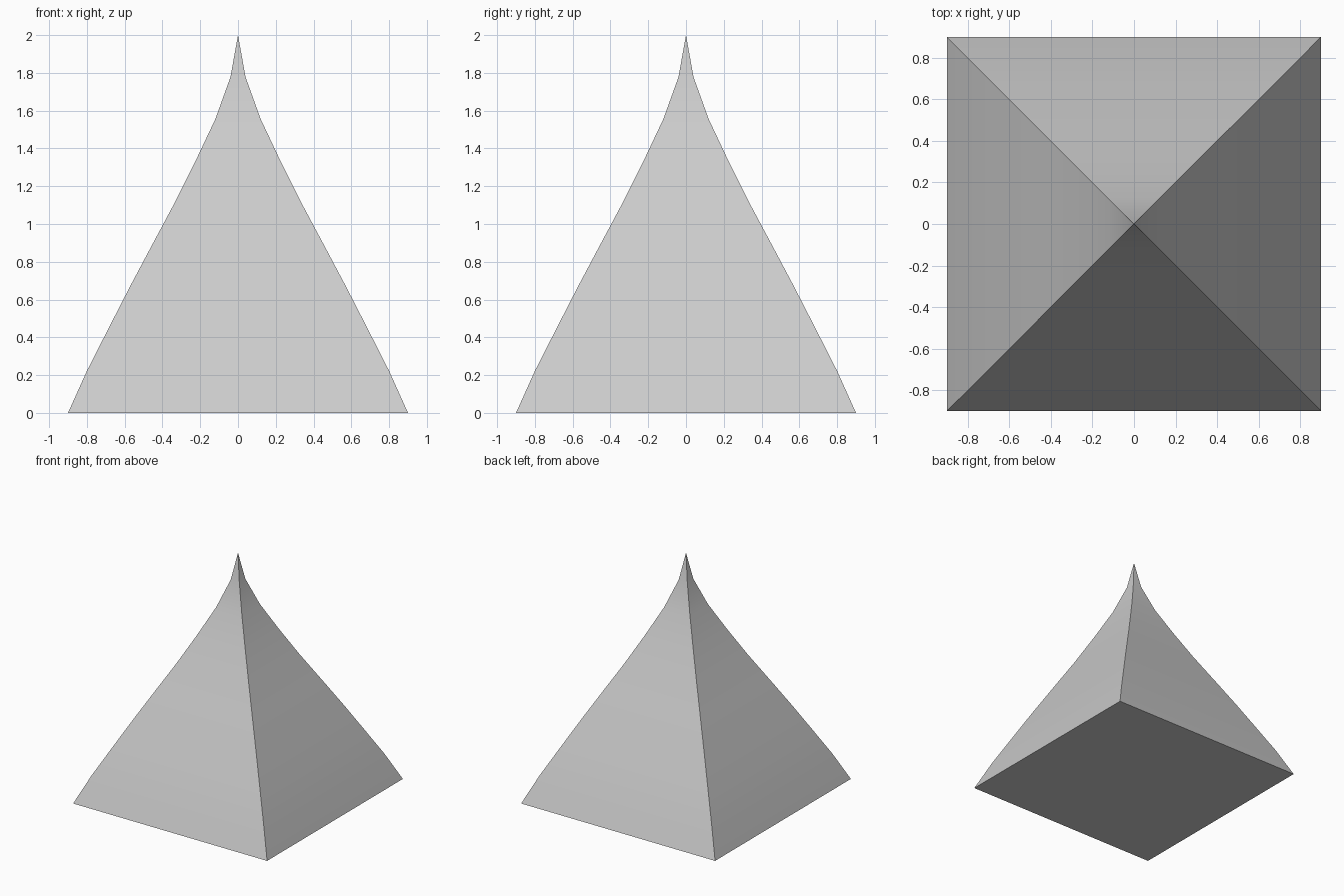
import bpy, bmesh
from math import radians

if "Cube" in bpy.data.objects:
    bpy.data.objects.remove(bpy.data.objects["Cube"])

# Half-widths of the square section at evenly spaced heights, tip last
half_widths = [0.90, 0.80, 0.687, 0.573, 0.455, 0.336, 0.225, 0.12, 0.04]
height = 2.0
step = height / len(half_widths)

# Concave square spire roof
bm = bmesh.new()
rings = [[bm.verts.new((sx * w, sy * w, i * step))
          for sx, sy in ((-1, -1), (1, -1), (1, 1), (-1, 1))]
         for i, w in enumerate(half_widths)]
tip = bm.verts.new((0, 0, height))

bm.faces.new(rings[0][::-1])  # flat underside
for k in range(4):
    n = (k + 1) % 4
    for lower, upper in zip(rings, rings[1:]):
        bm.faces.new((lower[k], lower[n], upper[n], upper[k]))
    bm.faces.new((rings[-1][k], rings[-1][n], tip))

mesh = bpy.data.meshes.new("spire_roof")
bm.to_mesh(mesh)
bm.free()
roof = bpy.data.objects.new("spire_roof", mesh)
bpy.context.collection.objects.link(roof)

# Smooth along each side, crisp at the ridges and eaves
bpy.context.view_layer.objects.active = roof
roof.select_set(True)
bpy.ops.object.shade_smooth_by_angle(angle=radians(30))
